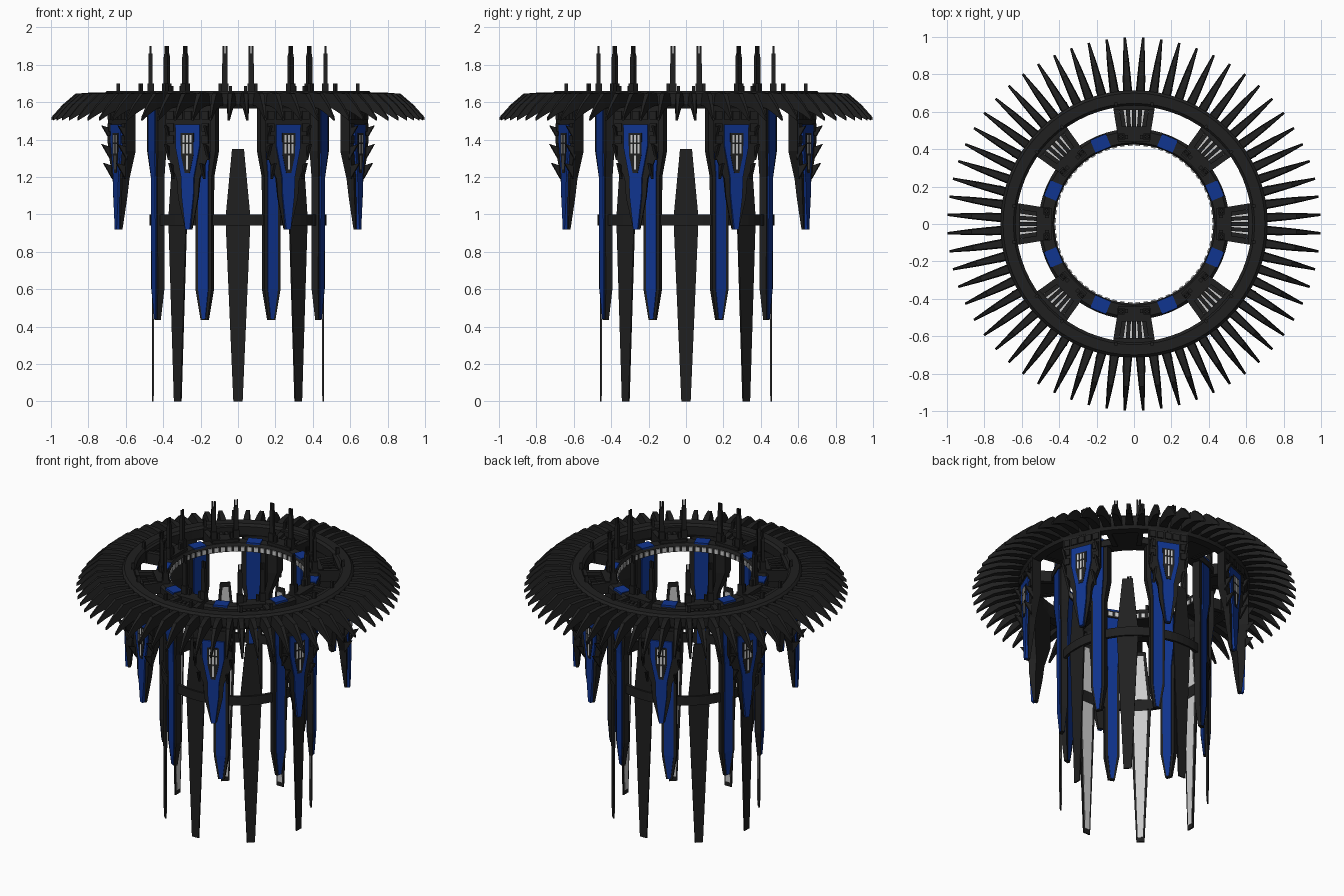
import bpy, bmesh
from math import sin, cos, pi, radians


def material(name, rgb):
    m = bpy.data.materials.new(name)
    m.diffuse_color = (*rgb, 1)
    return m


DARK = material("dark_metal", (0.014, 0.014, 0.014))
BLUE = material("blue_panel", (0.005, 0.035, 0.28))
MAIN = [radians(45 * k) for k in range(8)]             # arms and blades
HALF = [radians(45 * k + 22.5) for k in range(8)]      # pods and columns
FINE = [2 * pi * (k + 0.5) / 64 for k in range(64)]    # spikes and teeth


def finish(name, bm, mat):
    bmesh.ops.recalc_face_normals(bm, faces=bm.faces)
    me = bpy.data.meshes.new(name)
    bm.to_mesh(me)
    bm.free()
    if mat:
        me.materials.append(mat)
    ob = bpy.data.objects.new(name, me)
    bpy.context.collection.objects.link(ob)
    return ob


def radial(name, mat, angles, lofts):
    """Lofts of (tangent, radius, z) rings, repeated around the axis."""
    bm = bmesh.new()
    for a in angles:
        for rings in lofts:
            vs = [[bm.verts.new((r * sin(a) + t * cos(a), t * sin(a) - r * cos(a), z))
                   for t, r, z in ring] for ring in rings]
            n = len(vs[0])
            for p, q in zip(vs, vs[1:]):
                for i in range(n):
                    j = (i + 1) % n
                    bm.faces.new((p[i], p[j], q[j], q[i]))
            bm.faces.new(vs[0])
            bm.faces.new(vs[-1])
    return finish(name, bm, mat)


def stack(rows, r0=0, r1=0, t=0, taper=1.0):
    """Loft down rows of (z, half width[, inner r, outer r])."""
    out = []
    for row in rows:
        z, w = row[:2]
        a, b = row[2:] if len(row) > 2 else (r0, r1)
        out.append([(t - w * taper, a, z), (t + w * taper, a, z), (t + w, b, z), (t - w, b, z)])
    return out


def box(t, w, r0, r1, z0, z1):
    return stack([(z0, w), (z1, w)], r0, r1, t)


def hoop(name, profile, mat=DARK, n=64):
    """Closed (radius, z) profile turned around the axis."""
    bm = bmesh.new()
    vs = [[bm.verts.new((r * sin(2 * pi * k / n), -r * cos(2 * pi * k / n), z))
           for r, z in profile] for k in range(n)]
    m = len(profile)
    for k in range(n):
        p, q = vs[k], vs[(k + 1) % n]
        for i in range(m):
            j = (i + 1) % m
            bm.faces.new((p[i], p[j], q[j], q[i]))
    return finish(name, bm, mat)


# Rings
hoop("outer_ring", [(0.63, 1.59), (0.63, 1.645), (0.645, 1.66), (0.70, 1.66),
                    (0.715, 1.645), (0.715, 1.59), (0.70, 1.565), (0.645, 1.565)])
hoop("inner_ring", [(0.425, 1.57), (0.425, 1.61), (0.435, 1.625), (0.495, 1.625),
                    (0.51, 1.61), (0.51, 1.57)])
hoop("lower_band", [(0.452, 0.94), (0.452, 1.0), (0.472, 1.0), (0.472, 0.94)])
radial("inner_ring_teeth", None, FINE, [box(0, 0.012, 0.418, 0.43, 1.575, 1.605)])

# Drooping rim spikes
spike = [[(-wb, r, z0), (wb, r, z0), (wt, r, z1), (-wt, r, z1)] for r, wb, wt, z0, z1 in (
    (0.69, 0.026, 0.02, 1.585, 1.645), (0.78, 0.022, 0.016, 1.58, 1.652),
    (0.87, 0.017, 0.012, 1.565, 1.645), (0.94, 0.011, 0.008, 1.535, 1.585),
    (0.998, 0.006, 0.004, 1.503, 1.52))]
radial("rim_spikes", DARK, FINE, [spike])


# Arms joining the two rings: plate, ribs, end blocks
def beam(t0, t1, w, z0, z1, r0=0.48, r1=0.65):
    return [[(t - w, r, z0), (t + w, r, z0), (t + w, r, z1), (t - w, r, z1)]
            for t, r in ((t0, r0), (t1, r1))]


plate = [[(-w, r, z0), (w, r, z0), (w, r, z1), (-w, r, z1)]
         for w, r, z0, z1 in ((0.08, 0.48, 1.57, 1.585), (0.11, 0.65, 1.57, 1.585))]
floor = [[(-w, r, 1.584), (w, r, 1.584), (w, r, 1.592), (-w, r, 1.592)]
         for w, r in ((0.055, 0.5), (0.082, 0.625))]
ribs = [beam(k * 0.024, k * 0.036, 0.0105, 1.58, 1.62) for k in (-2, -1, 0, 1, 2)]
sides = [beam(s * 0.072, s * 0.1, 0.016, 1.565, 1.64) for s in (-1, 1)]
ends = [box(0, 0.085, 0.44, 0.52, 1.58, 1.645), box(0, 0.11, 0.61, 0.65, 1.57, 1.65)]
radial("arms", DARK, MAIN, [plate] + ribs + sides + ends)
radial("arm_floor", None, MAIN, [floor])

# Twin-pronged masts and short posts
masts = []
for s in (-1, 1):
    t = s * 0.07
    masts += [stack([(1.62, 0.018), (1.70, 0.018)], 0.45, 0.485, t),
              stack([(1.68, 0.015), (1.84, 0.014), (1.86, 0.009)], 0.458, 0.478, t),
              box(t - 0.008, 0.005, 0.463, 0.473, 1.83, 1.9),
              box(t + 0.008, 0.005, 0.463, 0.473, 1.83, 1.9),
              box(s * 0.04, 0.008, 0.455, 0.475, 1.63, 1.685),
              box(s * 0.095, 0.008, 0.63, 0.65, 1.63, 1.70)]
radial("masts", DARK, MAIN, masts)

# Long hanging blades with pale inner faces
radial("blades", DARK, MAIN, [stack([(0, 0.025), (0.93, 0.065), (1.0, 0.065), (1.35, 0.032)],
                                    0.451, 0.46)])
radial("blade_linings", None, MAIN, [stack([(0.03, 0.016), (0.93, 0.045)], 0.4485, 0.452),
                                     stack([(1.01, 0.045), (1.32, 0.018)], 0.4485, 0.452)])

# Inner columns with blue strips on both faces
radial("columns", DARK, HALF, [stack([
    (1.6, 0.075, 0.445, 0.495), (1.34, 0.075, 0.445, 0.495), (1.2, 0.047, 0.445, 0.485),
    (0.6, 0.046, 0.445, 0.483), (0.435, 0.02, 0.455, 0.475)])])
radial("column_panels", BLUE, HALF, [stack([
    (1.63, 0.045, 0.43, 0.503), (1.34, 0.045, 0.435, 0.503), (1.2, 0.029, 0.438, 0.492),
    (0.6, 0.029, 0.44, 0.489), (0.44, 0.009, 0.45, 0.481)])])

# Outer pods
pod = stack([(1.59, 0.13, 0.635, 0.698), (1.34, 0.13, 0.635, 0.698), (1.19, 0.066, 0.65, 0.698),
             (1.09, 0.058, 0.66, 0.698), (0.92, 0.02, 0.675, 0.69)], taper=0.8)
bricks = [box(s * t, 0.02, 0.69, 0.706, z - 0.022, z + 0.022)
          for s in (-1, 1) for t, z in ((0.1, 1.53), (0.1, 1.465), (0.1, 1.4), (0.05, 1.53))]
bricks.append(box(0, 0.02, 0.69, 0.706, 1.508, 1.552))
fins = []
for s in (-1, 1):
    for z in (1.45, 1.35, 1.25):
        x = s * (0.113 if z > 1.3 else 0.09)
        fins.append([[(x + d, 0.69, z - 0.06), (x + d, 0.742, z + 0.025), (x + d, 0.69, z + 0.01)]
                     for d in (-0.007, 0.007)])
radial("pods", DARK, HALF, [pod] + bricks + fins)
radial("pod_panels", BLUE, HALF, [stack([
    (1.48, 0.07), (1.36, 0.069), (1.2, 0.037), (1.1, 0.034), (0.92, 0.013)], 0.684, 0.708)])

# Pod windows with pale slits
radial("pod_windows", DARK, HALF, [stack([(1.435, 0.038), (1.32, 0.036), (1.22, 0.014)],
                                         0.70, 0.711)])
slits = [box(k * 0.02, 0.005, 0.705, 0.713, z, z + h)
         for k in (-1, 0, 1) for z, h in ((1.385, 0.04), (1.325, 0.05))]
slits.append(box(0, 0.006, 0.705, 0.713, 1.24, 1.315))
radial("window_slits", None, HALF, slits)
